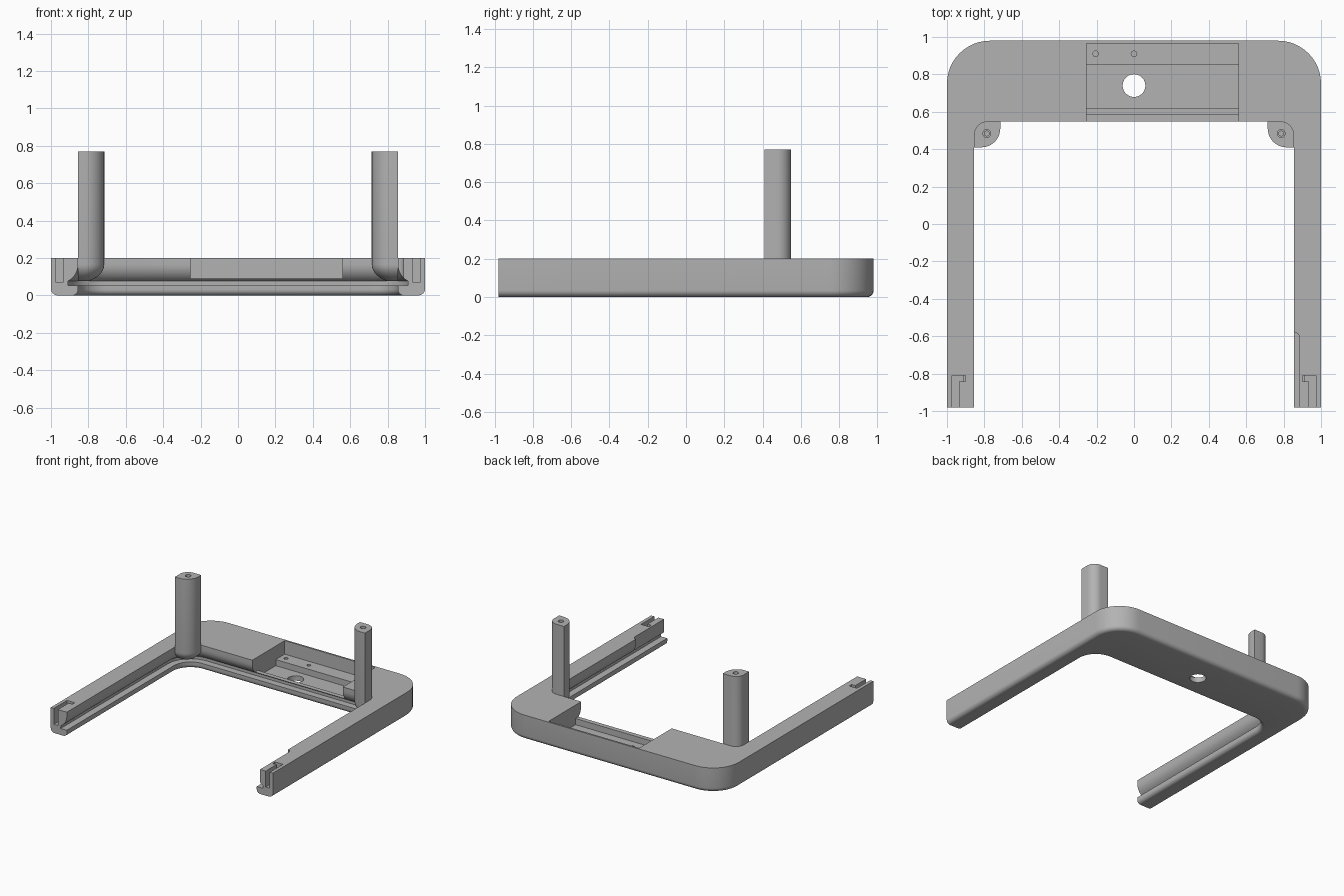
import bpy, bmesh
from math import sin, cos, pi, radians

if "Cube" in bpy.data.objects:
    bpy.data.objects.remove(bpy.data.objects["Cube"], do_unlink=True)

grey = bpy.data.materials.new("plain_grey")
grey.use_nodes = True
grey.diffuse_color = (0.45, 0.45, 0.45, 1)
grey.node_tree.nodes["Principled BSDF"].inputs["Base Color"].default_value = (0.45, 0.45, 0.45, 1)


def arc(cx, cy, r, a0, a1, n=12):
    """Points on an arc, angles in degrees."""
    angles = [radians(a0 + (a1 - a0) * i / n) for i in range(n + 1)]
    return [(cx + r * cos(a), cy + r * sin(a)) for a in angles]


def loft(name, rings, wrap_rings=False):
    """Skin a list of equal-length rings; wrap_rings closes the section instead of each ring."""
    bm = bmesh.new()
    vs = [[bm.verts.new(p) for p in ring] for ring in rings]
    rows, cols = len(vs), len(vs[0])
    for i in range(rows if wrap_rings else rows - 1):
        for j in range(cols - 1 if wrap_rings else cols):
            a, b = vs[i], vs[(i + 1) % rows]
            k = (j + 1) % cols
            bm.faces.new((a[j], a[k], b[k], b[j]))
    if wrap_rings:
        bm.faces.new([r[0] for r in vs])
        bm.faces.new([r[-1] for r in vs])
    else:
        bm.faces.new(vs[0])
        bm.faces.new(vs[-1])
    bmesh.ops.recalc_face_normals(bm, faces=bm.faces)
    mesh = bpy.data.meshes.new(name)
    bm.to_mesh(mesh)
    bm.free()
    mesh.materials.append(grey)
    ob = bpy.data.objects.new(name, mesh)
    bpy.context.collection.objects.link(ob)
    return ob


def prism(points, z0, z1):
    return loft("cutter", [[(x, y, z) for x, y in points] for z in (z0, z1)])


def box(x0, x1, y0, y1, z0, z1):
    return prism([(x0, y0), (x1, y0), (x1, y1), (x0, y1)], z0, z1)


def hole(x, y, r, z0, z1):
    return prism(arc(x, y, r, 0, 345, 23), z0, z1)


def select(ob):
    bpy.ops.object.select_all(action='DESELECT')
    ob.select_set(True)
    bpy.context.view_layer.objects.active = ob


def cut(ob, cutter):
    cutter.hide_render = True
    mod = ob.modifiers.new("cut", 'BOOLEAN')
    mod.operation, mod.solver, mod.object = 'DIFFERENCE', 'EXACT', cutter
    select(ob)
    bpy.ops.object.modifier_apply(modifier=mod.name)
    bpy.data.objects.remove(cutter, do_unlink=True)


def smooth(ob):
    select(ob)
    bpy.ops.object.shade_smooth_by_angle(angle=radians(30))


FRONT, BACK, TOP = -0.98, 0.98, 0.2
INNER_X, INNER_Y, INNER_R = 0.855, 0.548, 0.15


def u_path(x, y, r, z):
    """U-shaped path open to the front, with rounded back corners."""
    pts = [(-x, FRONT)] + arc(r - x, y - r, r, 180, 90) + arc(x - r, y - r, r, 90, 0) + [(x, FRONT)]
    return [(px, py, z) for px, py in pts]


# Frame section: rounded outer foot, then inner lip, groove and rolled underside
outer = [(0, TOP)] + [(0.035 * (1 - cos(a)), 0.035 * (1 - sin(a)))
                      for a in [i * pi / 12 for i in range(7)]]
foot = [(0.03 * (1 - sin(a)), 0.03 * (1 - cos(a))) for a in [i * pi / 12 for i in range(7)]]
roll = [(0.1 * (1 - cos(a)), 0.165 - 0.1 * sin(a)) for a in [radians(63 - 9 * i) for i in range(8)]]
inner = foot + [(0, 0.053), (0.055, 0.053)] + roll + [(0, TOP)]
rings = [u_path(1 - d, BACK - d, 0.23 - d, z) for d, z in outer]
rings += [u_path(INNER_X + d, INNER_Y + d, INNER_R + d, z) for d, z in inner]
frame = loft("u_frame", rings, wrap_rings=True)

# Recessed bay in the back bar, with a lower floor, cable hole and screw holes
X0, X1 = -0.255, 0.56
cut(frame, box(X0, X1, 0.4, 0.965, 0.09, 0.3))
cut(frame, box(X0, X1, 0.62, 0.85, 0.04, 0.3))
cut(frame, hole(0, 0.74, 0.061, -0.1, 0.3))
for x in (-0.205, 0):
    cut(frame, hole(x, 0.91, 0.015, 0.05, 0.3))

# Hooked slots in the tips of both arms
for s in (-1, 1):
    slot = [(0.972, -1.1), (0.972, -0.81), (0.902, -0.81), (0.902, -0.842),
            (0.936, -0.842), (0.936, -1.1)]
    cut(frame, prism([(s * x, y) for x, y in slot], 0.07, 0.3))

# Relief along the inside of the left arm, above the lip
relief = [(0.8, -1.1), (0.885, -1.1)] + arc(0.855, -0.608, 0.03, 0, 90, 6) + [(0.8, -0.578)]
cut(frame, prism(relief, 0.06, 0.3))
smooth(frame)

# Corner posts: rounded square section whose foot rolls back into the corner
section = ([(0, -0.138)] + arc(0.07, -0.07, 0.07, 180, 90, 8) + [(0.14, 0)]
           + arc(0.04, -0.038, 0.1, 0, -90, 10))
levels = [(1 - 1.1 * d / 0.1, z) for d, z in roll] + [(1, 0.77)]
for s, name in ((-1, "right_post"), (1, "left_post")):
    post = loft(name, [[(s * (k * x - INNER_X), INNER_Y + k * y, z) for x, y in section]
                       for k, z in levels])
    cut(post, hole(-s * 0.787, 0.484, 0.021, 0.74, 0.9))
    cut(post, hole(-s * 0.787, 0.484, 0.013, 0.6, 0.9))
    smooth(post)
